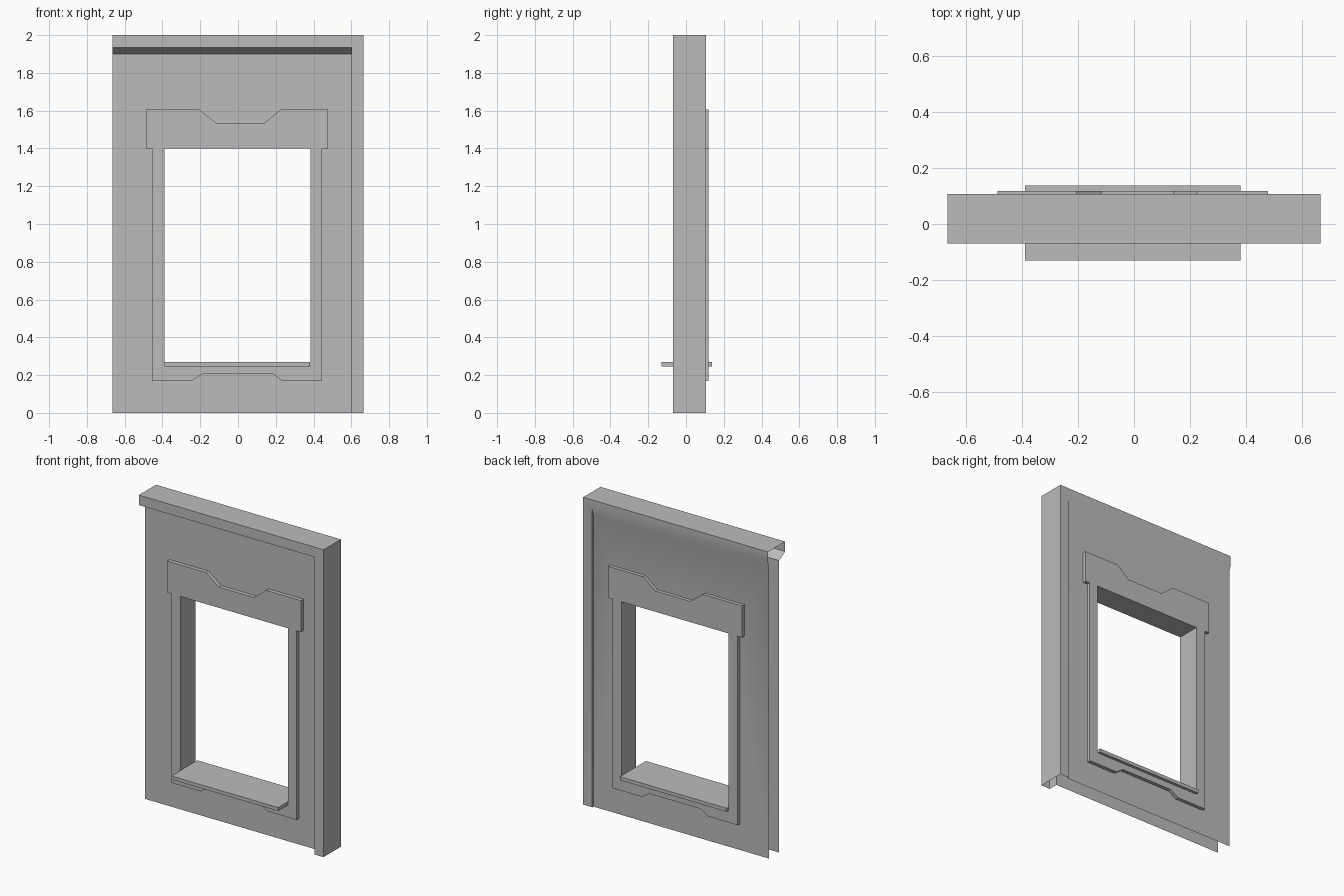
import bpy, bmesh, math
from mathutils import Vector

cube = bpy.data.objects.get("Cube")
if cube:
    bpy.data.objects.remove(cube, do_unlink=True)

grey = bpy.data.materials.new("plain_grey")
grey.use_nodes = True
colour = (0.5, 0.5, 0.5, 1)
grey.diffuse_color = colour
grey.node_tree.nodes["Principled BSDF"].inputs["Base Color"].default_value = colour

# Overall wall sizes
SIDE, POST, HEIGHT = 0.665, 0.6, 2.0
SLOPE_LOW, SLOPE_HIGH = 1.9, 1.935
FRONT, BACK = -0.07, 0.107               # outer planes of post and top rail
PANEL_FRONT, PANEL_BACK = -0.008, 0.095  # recessed panels
TRIM_FRONT, TRIM_BACK = -0.034, 0.118
LEFT, RIGHT, LOW, TOP = -0.39, 0.383, 0.25, 1.4  # window opening


def rect(x0, x1, z0, z1):
    return [(x0, z0), (x1, z0), (x1, z1), (x0, z1)]


opening = rect(LEFT, RIGHT, LOW, TOP)


def fill(bm, loops, y):
    """Flat face at depth y; later loops are holes. Returns the edge loops."""
    rings = []
    for loop in loops:
        verts = [bm.verts.new((x, y, z)) for x, z in loop]
        rings.append([bm.edges.new((a, b)) for a, b in zip(verts, verts[1:] + verts[:1])])
    bmesh.ops.triangle_fill(bm, use_beauty=True, use_dissolve=False,
                            edges=[e for ring in rings for e in ring], normal=Vector((0, -1, 0)))
    return rings


def quad(bm, *points):
    bm.faces.new([bm.verts.new(p) for p in points])


def walls(bm, loop, y0, y1):
    for (xa, za), (xb, zb) in zip(loop, loop[1:] + loop[:1]):
        quad(bm, (xa, y0, za), (xb, y0, zb), (xb, y1, zb), (xa, y1, za))


def finish(bm, name):
    bmesh.ops.remove_doubles(bm, verts=bm.verts, dist=0.0005)
    bmesh.ops.recalc_face_normals(bm, faces=bm.faces)
    mesh = bpy.data.meshes.new(name)
    bm.to_mesh(mesh)
    bm.free()
    mesh.materials.append(grey)
    mesh.polygons.foreach_set("use_smooth", [True] * len(mesh.polygons))
    mesh.set_sharp_from_angle(angle=math.radians(30))
    obj = bpy.data.objects.new(name, mesh)
    bpy.context.scene.collection.objects.link(obj)
    return obj


# Hollow wall shell, open at the bottom and at one end
bm = bmesh.new()
for outer, inner in ((FRONT, PANEL_FRONT), (BACK, PANEL_BACK)):
    # recessed panel with its window hole
    fill(bm, [rect(-SIDE, POST, 0, SLOPE_LOW), opening], inner)
    # slope below the top rail
    quad(bm, (-SIDE, inner, SLOPE_LOW), (POST, inner, SLOPE_LOW),
         (POST, outer, SLOPE_HIGH), (-SIDE, outer, SLOPE_HIGH))
    # inner side of the post
    quad(bm, (POST, inner, 0), (POST, outer, 0),
         (POST, outer, SLOPE_HIGH), (POST, inner, SLOPE_LOW))
    # face of the post and top rail
    fill(bm, [[(-SIDE, SLOPE_HIGH), (POST, SLOPE_HIGH), (POST, 0),
               (SIDE, 0), (SIDE, HEIGHT), (-SIDE, HEIGHT)]], outer)
quad(bm, (-SIDE, FRONT, HEIGHT), (SIDE, FRONT, HEIGHT), (SIDE, BACK, HEIGHT), (-SIDE, BACK, HEIGHT))
quad(bm, (SIDE, FRONT, 0), (SIDE, BACK, 0), (SIDE, BACK, HEIGHT), (SIDE, FRONT, HEIGHT))
# window lining
walls(bm, opening, PANEL_FRONT, PANEL_BACK)
finish(bm, "wall_shell")

# Notched window trim on both sides
outline = [(-0.455, 0.17), (-0.245, 0.17), (-0.19, 0.205), (0.185, 0.205), (0.235, 0.17),
           (0.445, 0.17), (0.445, 1.4), (0.477, 1.4), (0.477, 1.605), (0.225, 1.605),
           (0.14, 1.535), (-0.115, 1.535), (-0.205, 1.605), (-0.487, 1.605),
           (-0.487, 1.4), (-0.455, 1.4)]
for name, face, root in (("front_trim", TRIM_FRONT, PANEL_FRONT),
                         ("back_trim", TRIM_BACK, PANEL_BACK)):
    bm = bmesh.new()
    fill(bm, [outline, opening], face)
    walls(bm, outline, face, root)
    walls(bm, opening, face, root)
    finish(bm, name)

# Window sill board
bm = bmesh.new()
bmesh.ops.create_cube(bm, size=1)
bmesh.ops.scale(bm, vec=(0.768, 0.267, 0.023), verts=bm.verts)
bmesh.ops.translate(bm, vec=(-0.004, 0.003, 0.258), verts=bm.verts)
finish(bm, "window_sill")
